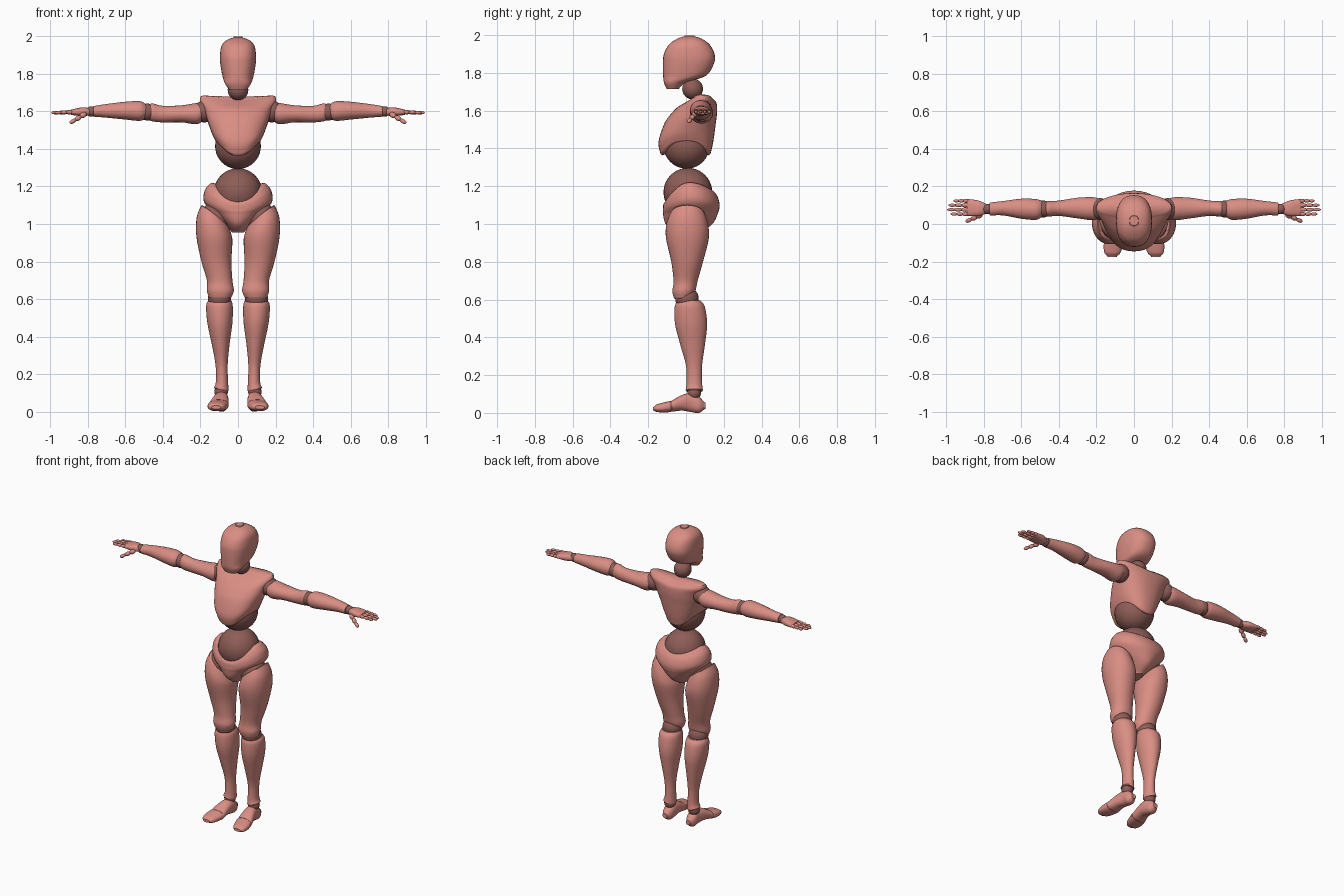
import bpy
import bmesh
from math import cos, sin, pi, radians
from mathutils import Matrix, Vector

default_cube = bpy.data.objects.get("Cube")
if default_cube:
    bpy.data.objects.remove(default_cube, do_unlink=True)


def make_material(name, colour):
    material = bpy.data.materials.new(name)
    material.use_nodes = True
    material.diffuse_color = colour
    material.node_tree.nodes["Principled BSDF"].inputs["Base Color"].default_value = colour
    return material


SHELL = make_material("salmon shell", (0.70, 0.27, 0.23, 1))
JOINT = make_material("dark joint", (0.27, 0.11, 0.095, 1))
SIDES, STEPS = 36, 5


def finish(name, bm, material, mirrored):
    """Turn a bmesh into a smooth shaded object, mirrored across x if paired."""
    bmesh.ops.recalc_face_normals(bm, faces=bm.faces)
    mesh = bpy.data.meshes.new(name)
    bm.to_mesh(mesh)
    bm.free()
    mesh.materials.append(material)
    for polygon in mesh.polygons:
        polygon.use_smooth = True
    mesh.set_sharp_from_angle(angle=radians(45))
    part = bpy.data.objects.new(name, mesh)
    bpy.context.collection.objects.link(part)
    if mirrored:
        mirror = part.modifiers.new("Mirror", "MIRROR")
        mirror.use_mirror_merge = False
    return part


def spline(rings):
    """Smoothly interpolate the sections along the limb."""
    rings = [Vector(tuple(r) + (0,) * (6 - len(r))) for r in rings]
    padded = [rings[0]] + rings + [rings[-1]]
    result = []
    for p, q, r, s in zip(padded, padded[1:], padded[2:], padded[3:]):
        for step in range(STEPS):
            u = step / STEPS
            tangent_q, tangent_r = (r - p) / 2, (s - q) / 2
            result.append(q + tangent_q * u
                          + ((r - q) * 3 - tangent_q * 2 - tangent_r) * u ** 2
                          + ((q - r) * 2 + tangent_q + tangent_r) * u ** 3)
    return result + [rings[-1]]


def loft(name, axis, rings, power=2.0, mirrored=True, warp=None):
    """Skin sections (position, a min, a max, b min, b max, tilt) along an axis."""
    bm = bmesh.new()
    sections = [(r, 1.0, 0.0) for r in spline(rings)]
    start, end = sections[0][0], sections[-1][0]
    sign = 1 if end[0] > start[0] else -1
    sections = [(start, 0.93, -0.005 * sign)] + sections + [(end, 0.93, 0.005 * sign)]

    def place(section, a, b):
        (t, a0, a1, b0, b1, tilt), scale, shift = section
        da, db = a * scale * (a1 - a0) / 2, b * scale * (b1 - b0) / 2
        t, a, b = t + shift + tilt * da, (a0 + a1) / 2 + da, (b0 + b1) / 2 + db
        point = {"x": (t, a, b), "y": (a, t, b), "z": (a, b, t)}[axis]
        return Vector(point)

    loops = []
    for section in sections:
        loop = []
        for i in range(SIDES):
            c, s = cos(2 * pi * i / SIDES), sin(2 * pi * i / SIDES)
            a = abs(c) ** (2 / power) * (1 if c > 0 else -1)
            b = abs(s) ** (2 / power) * (1 if s > 0 else -1)
            point = place(section, a, b)
            if warp:
                point.z += warp(point, a, b)
            loop.append(bm.verts.new(point))
        loops.append(loop)
    for low, high in zip(loops, loops[1:]):
        for i in range(SIDES):
            j = (i + 1) % SIDES
            bm.faces.new((low[i], low[j], high[j], high[i]))
    for loop in (loops[0], loops[-1]):
        centre = bm.verts.new(sum((v.co for v in loop), Vector()) / SIDES)
        for i in range(SIDES):
            bm.faces.new((loop[i], loop[(i + 1) % SIDES], centre))
    return finish(name, bm, SHELL, mirrored)


def ball(name, centre, radius, mirrored=True):
    bm = bmesh.new()
    bmesh.ops.create_uvsphere(bm, u_segments=32, v_segments=20, radius=radius,
                              matrix=Matrix.Translation(centre))
    return finish(name, bm, JOINT, mirrored)


def digit(name, root, tip, radius, segments):
    """A finger made of overlapping stretched knuckle segments."""
    bm = bmesh.new()
    root, tip = Vector(root), Vector(tip)
    step = (tip - root) / segments
    turn = step.to_track_quat("Z", "Y").to_matrix().to_4x4()
    for i in range(segments):
        size = radius * (1 - 0.12 * i)
        stretch = Matrix.Diagonal((size, size, step.length * 0.6, 1))
        centre = root + step * (i + 0.4)
        bmesh.ops.create_uvsphere(bm, u_segments=14, v_segments=10, radius=1,
                                  matrix=Matrix.Translation(centre) @ turn @ stretch)
    return finish(name, bm, SHELL, True)


def ramp(value, low, high):
    return min(1, max(0, (value - low) / (high - low)))


def chest_warp(point, a, b):
    """Arch the rib edge over the waist and dip the collar at the neck."""
    ribs = 0.075 * abs(b) ** 3 * (1 - ramp(point.z, 1.43, 1.54))
    collar = 0.02 * (1 - abs(a)) * ramp(point.z, 1.62, 1.68)
    return -ribs - collar


def pelvis_warp(point, a, b):
    """Lower the waist edge into a deep front V and a shallow back dip."""
    depth = 0.10 if b < 0 else 0.04
    return -depth * b * b * ramp(point.z, 1.06, 1.215)


# Head and neck
loft("head", "z", [
    (1.72, -.05, .05, -.105, -.035), (1.75, -.07, .07, -.117, .0),
    (1.785, -.082, .082, -.121, .105), (1.85, -.094, .094, -.122, .148),
    (1.90, -.096, .096, -.117, .151), (1.95, -.088, .088, -.09, .125),
    (1.98, -.062, .062, -.048, .085), (1.994, -.025, .025, -.01, .045),
], power=2.4, mirrored=False)
ball("neck_joint", (0, .035, 1.715), .055, mirrored=False)

# Torso
loft("chest", "z", [
    (1.44, -.118, .118, -.135, .13), (1.48, -.138, .138, -.145, .145),
    (1.55, -.163, .163, -.105, .16), (1.61, -.18, .18, -.055, .165),
    (1.655, -.203, .203, .0, .16), (1.68, -.2, .2, .035, .14),
], power=2.3, mirrored=False, warp=chest_warp)
ball("belly_joint", (0, .003, 1.415), .122, mirrored=False)
ball("waist_joint", (0, .01, 1.168), .129, mirrored=False)
loft("pelvis", "z", [
    (.96, -.035, .035, -.06, .08), (1.0, -.07, .07, -.108, .14),
    (1.06, -.135, .135, -.122, .17), (1.12, -.182, .182, -.122, .178),
    (1.18, -.177, .177, -.12, .165), (1.215, -.15, .15, -.113, .145),
], mirrored=False, warp=pelvis_warp)

# Legs
ball("hip_joint", (.115, .005, 1.035), .085)
loft("thigh", "z", [
    (1.045, .05, .195, -.085, .10, .75), (.99, .035, .22, -.105, .118, .5),
    (.92, .03, .222, -.105, .12, .15), (.80, .035, .195, -.078, .09),
    (.70, .03, .166, -.066, .062), (.645, .022, .166, -.072, .05),
    (.61, .035, .155, -.065, .035),
], power=2.1)
ball("knee_joint", (.098, .005, .605), .062)
loft("shin", "z", [
    (.59, .035, .16, -.045, .08), (.56, .028, .17, -.06, .1),
    (.47, .03, .163, -.058, .112), (.36, .045, .14, -.03, .1),
    (.25, .055, .12, .0, .085), (.16, .053, .118, .003, .085),
    (.12, .05, .128, -.002, .09, .2),
])
ball("ankle_joint", (.09, .043, .105), .036)
loft("foot", "y", [
    (.098, .07, .105, .02, .055), (.07, .055, .122, .0, .085),
    (.03, .05, .125, .004, .105), (-.02, .05, .138, .012, .095),
    (-.075, .05, .155, .006, .065),
], power=2.3)
loft("toes", "y", [
    (-.084, .05, .157, .004, .063), (-.12, .06, .162, .002, .055),
    (-.155, .073, .157, .005, .045), (-.17, .09, .143, .012, .032),
], power=2.4)

# Arms
ball("shoulder_joint", (.18, .08, 1.6), .058)
loft("upper_arm", "x", [
    (.185, .03, .135, 1.555, 1.64), (.22, .02, .143, 1.532, 1.645),
    (.30, .03, .14, 1.542, 1.633), (.40, .043, .125, 1.542, 1.63),
    (.455, .04, .122, 1.547, 1.643), (.475, .045, .118, 1.555, 1.637),
])
ball("elbow_joint", (.483, .08, 1.597), .045)
loft("forearm", "x", [
    (.495, .035, .125, 1.56, 1.642), (.525, .022, .133, 1.55, 1.655),
    (.60, .028, .135, 1.557, 1.652), (.70, .046, .122, 1.567, 1.64),
    (.765, .045, .115, 1.572, 1.63),
])
ball("wrist_joint", (.782, .08, 1.6), .028)

# Hands
loft("palm", "x", [
    (.79, .055, .108, 1.58, 1.617), (.83, .042, .125, 1.575, 1.622),
    (.885, .043, .133, 1.581, 1.611),
], power=2.5)
fingers = {"index": .98, "middle": .999, "ring": .992, "little": .965}
for place_number, (finger, reach) in enumerate(fingers.items()):
    y = .053 + .0235 * place_number
    digit(finger + "_finger", (.885, y, 1.597), (reach - .002, y, 1.593), .0115, 3)
digit("thumb", (.815, .05, 1.587), (.897, .012, 1.538), .015, 3)
